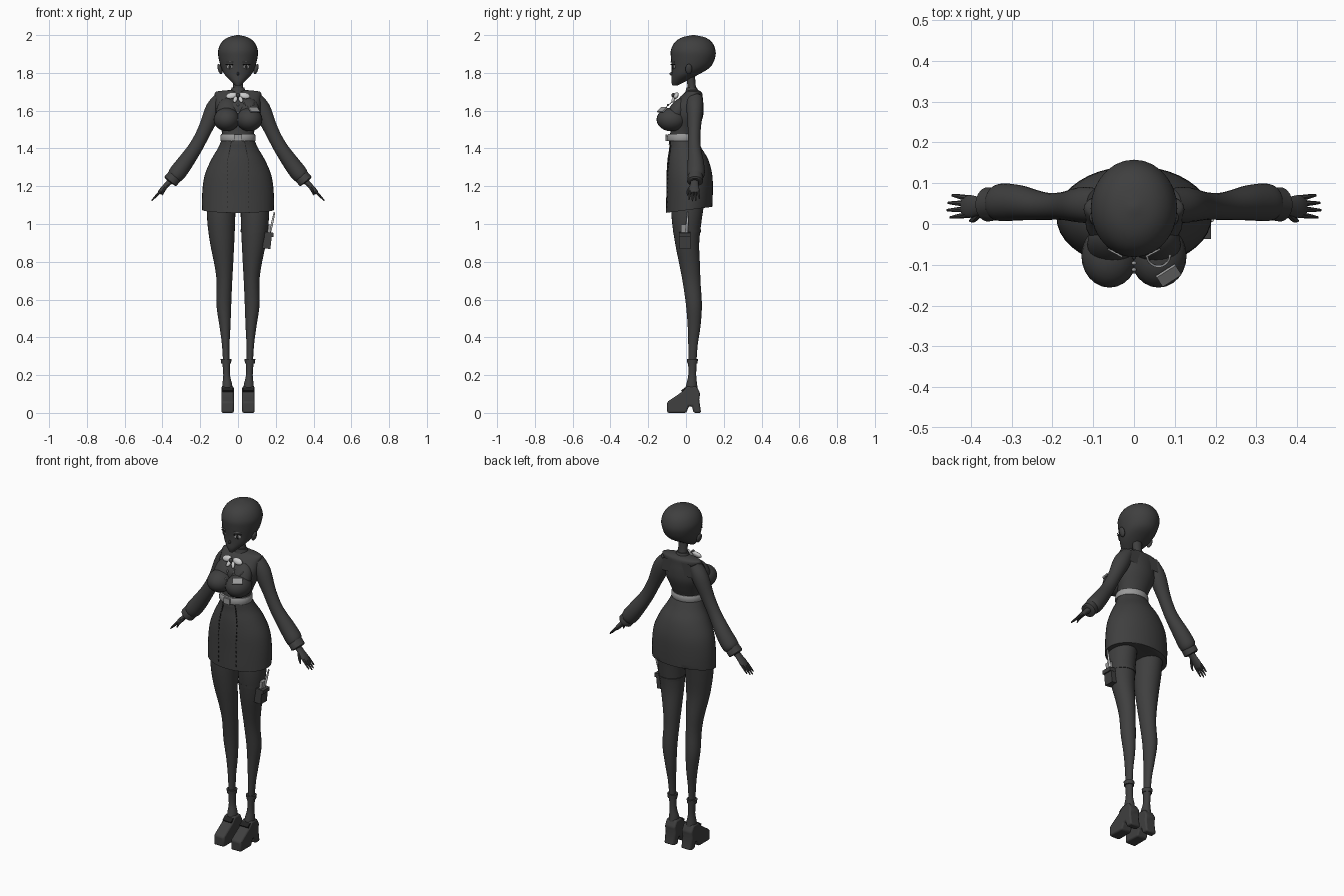
import bpy, bmesh, math
from mathutils import Vector

if "Cube" in bpy.data.objects:
    bpy.data.objects.remove(bpy.data.objects["Cube"])

def material(name, v):
    m = bpy.data.materials.new(name)
    m.use_nodes = True
    m.diffuse_color = (v, v, v, 1)
    m.node_tree.nodes["Principled BSDF"].inputs["Base Color"].default_value = (v, v, v, 1)
    return m

DARK = material("charcoal", 0.05)
BLACK = material("seam_black", 0.015)
GREY = material("light_grey", 0.32)
WHITE = material("off_white", 0.6)

def finish(bm, name, mat, angle=40):
    bmesh.ops.recalc_face_normals(bm, faces=bm.faces)
    mesh = bpy.data.meshes.new(name)
    bm.to_mesh(mesh)
    bm.free()
    mesh.materials.append(mat)
    ob = bpy.data.objects.new(name, mesh)
    bpy.context.collection.objects.link(ob)
    bpy.ops.object.select_all(action='DESELECT')
    ob.select_set(True)
    bpy.context.view_layer.objects.active = ob
    bpy.ops.object.shade_smooth_by_angle(angle=math.radians(angle))
    return ob

def smooth_path(rows, steps):
    """Catmull-Rom through rows of numbers."""
    out = []
    for i in range(len(rows) - 1):
        a, b, c, d = (rows[max(0, min(len(rows) - 1, i + k))] for k in (-1, 0, 1, 2))
        for s in range(steps):
            t = s / steps
            out.append([q + t / 2 * (r - p + t * (2*p - 5*q + 4*r - w + t * (3*(q - r) + w - p)))
                        for p, q, r, w in zip(a, b, c, d)])
    return out + [list(rows[-1])]

def loft(name, rows, mat, bent=False, steps=4, seg=28, tilt=0):
    """Skin rows of (x, y, z, radius_a, radius_b); bent keeps rings square to the path."""
    rows = smooth_path(rows, steps)
    bm, rings = bmesh.new(), []
    for i, (x, y, z, ra, rb) in enumerate(rows):
        u, v = Vector((1, 0, 0)), Vector((0, 1, 0))
        if bent:
            t = Vector(rows[min(i + 1, len(rows) - 1)][:3]) - Vector(rows[max(i - 1, 0)][:3])
            u, v = v, t.normalized().cross(v)
        ring = []
        for k in range(seg):
            a = math.tau * k / seg
            p = Vector((x, y, z)) + u * ra * math.cos(a) + v * rb * math.sin(a)
            if tilt and i == len(rows) - 1:
                p.z += tilt * p.y
            ring.append(bm.verts.new(p))
        rings.append(ring)
    for r, q in zip(rings, rings[1:]):
        for k in range(seg):
            n = (k + 1) % seg
            bm.faces.new((r[k], r[n], q[n], q[k]))
    bm.faces.new(rings[0])
    bm.faces.new(rings[-1])
    return finish(bm, name, mat)

def ball(name, loc, radii, mat, rot=(0, 0, 0), seg=24):
    bm = bmesh.new()
    bmesh.ops.create_uvsphere(bm, u_segments=seg, v_segments=seg // 2, radius=1)
    bmesh.ops.scale(bm, vec=radii, verts=bm.verts)
    ob = finish(bm, name, mat)
    ob.location, ob.rotation_euler = loc, rot
    return ob

def box(name, loc, size, mat, rot=(0, 0, 0)):
    bm = bmesh.new()
    bmesh.ops.create_cube(bm, size=1)
    bmesh.ops.scale(bm, vec=size, verts=bm.verts)
    ob = finish(bm, name, mat)
    ob.location, ob.rotation_euler = loc, rot
    return ob

def prism(name, outline, x, half, mat):
    """Extrude a (y, z) outline across x."""
    bm = bmesh.new()
    f = bm.faces.new([bm.verts.new((x - half, y, z)) for y, z in outline])
    ext = bmesh.ops.extrude_face_region(bm, geom=[f])["geom"]
    bmesh.ops.translate(bm, vec=(2 * half, 0, 0), verts=[v for v in ext if isinstance(v, bmesh.types.BMVert)])
    ob = finish(bm, name, mat)
    bev = ob.modifiers.new("soft_edges", 'BEVEL')
    bev.width, bev.segments = 0.009, 2
    return ob

# Head and neck
loft("head", [(0, -.06, 1.732, .012, .012), (0, -.038, 1.757, .038, .04), (0, -.006, 1.79, .07, .07),
              (0, .026, 1.83, .09, .102), (0, .037, 1.88, .103, .117), (0, .038, 1.92, .105, .118),
              (0, .039, 1.96, .088, .1), (0, .04, 1.987, .055, .063), (0, .04, 2.0, .006, .006)], DARK)
loft("neck", [(0, .035, 1.68, .032, .028), (0, .03, 1.73, .026, .022), (0, .022, 1.8, .03, .025)], DARK)
loft("collar", [(0, .033, 1.685, .05, .045), (0, .032, 1.7, .04, .035), (0, .03, 1.722, .034, .028)], DARK)
ball("nose", (0, -.077, 1.795), (.006, .01, .009), DARK)

# Torso
loft("jacket", [(0, -.02, 1.42, .085, .072), (0, -.015, 1.47, .083, .07), (0, -.005, 1.51, .092, .075),
                (0, .005, 1.57, .115, .085), (0, .008, 1.62, .12, .085), (0, .025, 1.665, .12, .064),
                (0, .038, 1.692, .123, .048), (0, .04, 1.703, .105, .036), (0, .04, 1.71, .03, .02)], DARK)
loft("belt", [(0, -.02, 1.44, .091, .08), (0, -.02, 1.445, .094, .083), (0, -.018, 1.47, .092, .081),
              (0, -.018, 1.476, .089, .078)], GREY, steps=1)
box("buckle", (0, -.104, 1.457), (.04, .008, .034), GREY)

# Skirt with a hem that rises at the back
skirt = [(0, -.015, 1.445, .087, .073), (0, -.003, 1.40, .107, .086), (0, .01, 1.34, .142, .108),
         (0, .018, 1.26, .176, .121), (0, .019, 1.17, .189, .123), (0, .016, 1.073, .19, .122)]
loft("skirt", skirt, DARK, tilt=.13, seg=40)
for s in (-1, 1):
    for i, (x, y, z, ra, rb) in enumerate(smooth_path(skirt, 4)[1:-1]):
        sx = s * (.035 + .022 * min(1, i / 8))
        sy = y - rb * math.sqrt(1 - (sx / ra) ** 2)
        box("skirt_stitch", (sx, sy, z), (.005, .006, .011), BLACK)

# Back yoke flap
bm = bmesh.new()
bm.faces.new([bm.verts.new(p) for p in ((-.09, .086, 1.685), (.09, .086, 1.685), (.098, .086, 1.61), (-.098, .086, 1.61))])
bmesh.ops.solidify(bm, geom=bm.faces[:], thickness=.012)
finish(bm, "back_yoke", DARK)

SHOE = [(-.1, 0), (-.1, .058), (-.06, .085), (-.02, .112), (.005, .14), (.055, .14), (.075, .105),
        (.07, .07), (.08, 0), (.04, 0), (.032, .035), (.015, .035), (.002, 0)]

for s, side in ((1, "left"), (-1, "right")):
    # Chest and face details
    ball(side + "_bust", (s * .06, -.078, 1.553), (.069, .078, .062), DARK)
    ball(side + "_bust_upper", (s * .055, -.05, 1.59), (.06, .045, .085), DARK, (math.radians(-28), 0, 0))
    ball(side + "_ear", (s * .096, .015, 1.82), (.011, .018, .028), DARK, (0, s * .3, 0))
    turn = s * math.radians(28)
    ball(side + "_eye", (s * .045, -.066, 1.832), (.019, .004, .011), GREY, (0, 0, turn))
    ball(side + "_pupil", (s * .044, -.069, 1.832), (.008, .004, .01), BLACK, (0, 0, turn))
    box(side + "_upper_lash", (s * .046, -.069, 1.845), (.042, .005, .004), BLACK, (0, 0, turn))
    box(side + "_brow", (s * .046, -.071, 1.858), (.04, .004, .004), GREY, (0, 0, turn))
    # Neck bow
    ball(side + "_bow_loop", (s * .034, -.052, 1.68), (.03, .012, .018), WHITE, (-.5, s * .2, 0))
    ball(side + "_bow_tail", (s * .014, -.066, 1.66), (.011, .008, .02), WHITE, (-.5, s * -.4, 0))
    # Sleeve and cuff
    loft(side + "_sleeve", [(s * .09, .046, 1.675, .04, .03), (s * .125, .047, 1.61, .044, .046),
         (s * .175, .044, 1.50, .034, .037), (s * .222, .044, 1.41, .034, .037), (s * .28, .052, 1.325, .043, .043),
         (s * .325, .053, 1.265, .046, .045), (s * .342, .05, 1.245, .036, .035)], DARK, bent=True)
    loft(side + "_cuff", [(s * .332, .05, 1.257, .036, .036), (s * .335, .05, 1.253, .04, .04),
         (s * .358, .048, 1.226, .042, .04), (s * .361, .048, 1.222, .034, .032)], DARK, bent=True, steps=1)
    # Hand
    loft(side + "_palm", [(s * .35, .046, 1.235, .022, .018), (s * .375, .044, 1.21, .022, .014),
         (s * .403, .043, 1.18, .028, .013), (s * .418, .043, 1.163, .024, .01)], DARK, bent=True)
    for i, reach in enumerate((.85, 1, .95, .75)):
        y = .022 + .014 * i
        loft(side + "_finger", [(s * .408, y, 1.175, .007, .008),
             (s * (.408 + .026 * reach), y + .002 * (i - 1.5), 1.175 - .027 * reach, .006, .006),
             (s * (.408 + .05 * reach), y + .004 * (i - 1.5), 1.175 - .053 * reach, .003, .003)],
             DARK, bent=True, seg=8, steps=2)
    loft(side + "_thumb", [(s * .375, .03, 1.205, .01, .01), (s * .392, .012, 1.178, .008, .008),
         (s * .402, .008, 1.152, .003, .003)], DARK, bent=True, seg=8, steps=2)
    # Leg
    loft(side + "_leg", [(s * .088, .01, 1.13, .075, .09), (s * .089, .004, 1.02, .074, .079),
         (s * .084, .006, .9, .064, .064), (s * .075, .02, .78, .049, .054), (s * .072, .03, .69, .041, .047),
         (s * .075, .042, .57, .039, .042), (s * .069, .043, .46, .029, .034),
         (s * .065, .037, .36, .02, .025), (s * .062, .033, .25, .016, .021)], DARK)
    # Ankle boot on a platform sole and heel
    loft(side + "_boot_shaft", [(s * .063, .034, .285, .025, .026), (s * .062, .034, .265, .021, .023),
         (s * .06, .033, .2, .018, .021), (s * .057, .03, .15, .026, .029), (s * .056, .028, .105, .029, .038)], DARK)
    loft(side + "_boot_cuff", [(s * .063, .034, .262, .026, .027), (s * .063, .034, .284, .029, .029)], DARK, steps=1)
    prism(side + "_platform_boot", SHOE, s * .055, .033, DARK)
    box(side + "_boot_strap", (s * .055, -.012, .122), (.055, .028, .012), BLACK, (math.radians(38), 0, 0))

# Jacket front: tie, buttons, badge and chain
ball("bow_knot", (0, -.066, 1.682), (.011, .011, .012), DARK)
for z, y in ((1.63, -.096), (1.59, -.112), (1.55, -.117)):
    ball("button", (0, y, z), (.006, .005, .006), GREY, seg=12)
badge = box("badge", (.085, -.126, 1.604), (.055, .035, .008), GREY)
badge.rotation_euler = Vector((.35, -.55, .8)).to_track_quat('Z', 'Y').to_euler()
chain = [(.06 + .028 * math.cos(a), -.078 + .026 * math.sin(a), 1.642 + .02 * math.sin(a), .003, .003)
         for a in (math.pi + math.pi * i / 10 for i in range(11))]
loft("chain", chain, GREY, steps=1, seg=8)

# Thigh pouch with its strap and tools
box("thigh_pouch", (.155, -.006, .912), (.042, .058, .085), DARK, (0, math.radians(6), 0))
box("pouch_flap", (.163, -.006, .945), (.05, .062, .022), DARK, (0, math.radians(6), 0))
loft("thigh_strap", [(.086, .005, .955, .071, .073), (.086, .005, .972, .073, .075)], DARK, steps=1)
box("pouch_card", (.166, -.008, .975), (.016, .036, .045), GREY, (0, math.radians(8), 0))
loft("pouch_tool", [(.168, .003, .95, .006, .006), (.182, .007, 1.01, .006, .006), (.193, .01, 1.062, .004, .004)],
     WHITE, bent=True, seg=10)
